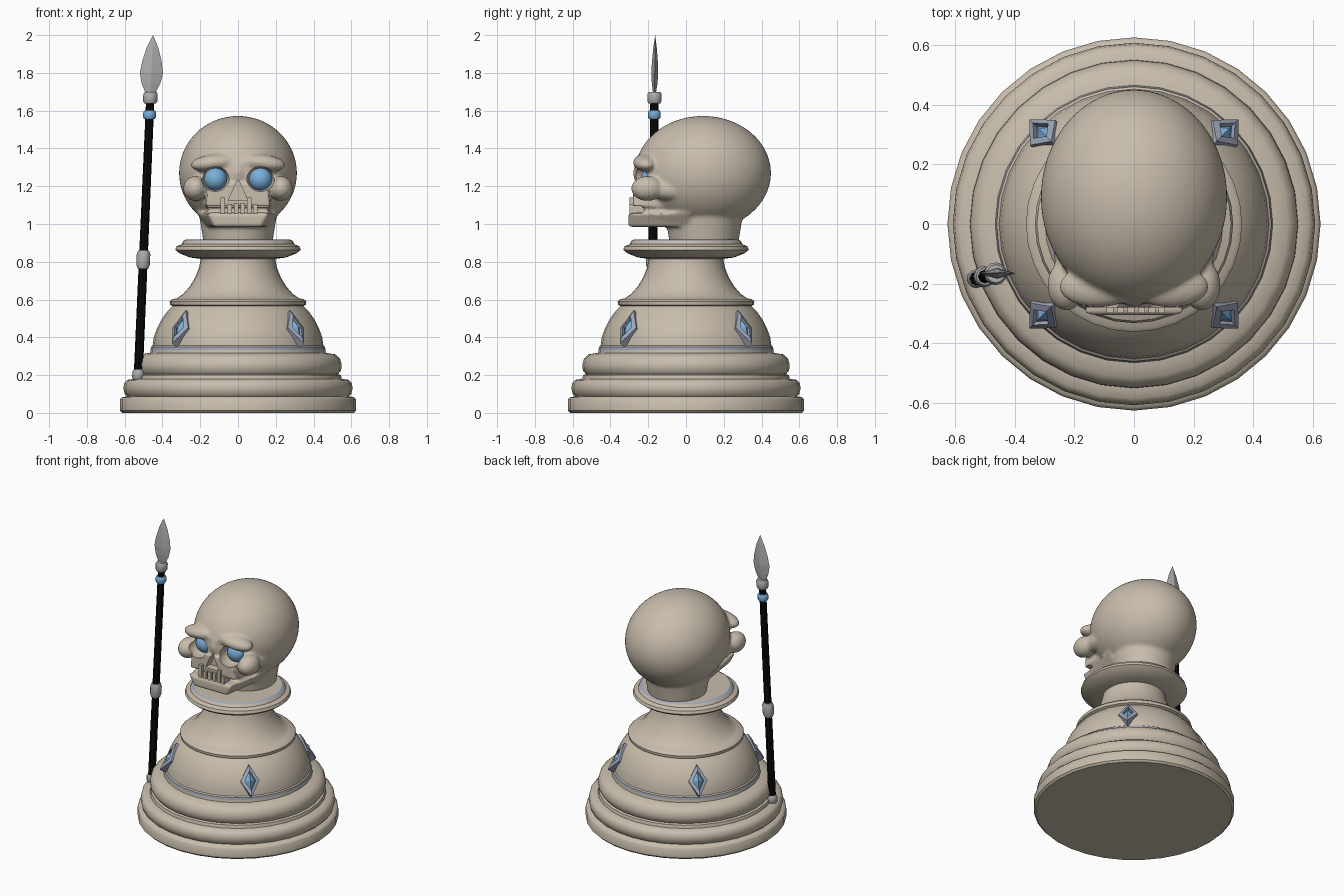
import bpy, bmesh, math
from mathutils import Matrix, Vector

if "Cube" in bpy.data.objects:
    bpy.data.objects.remove(bpy.data.objects["Cube"])


def mat(name, rgb):
    m = bpy.data.materials.new(name)
    m.diffuse_color = (*rgb, 1)
    m.use_nodes = True
    m.node_tree.nodes["Principled BSDF"].inputs["Base Color"].default_value = m.diffuse_color
    return m


BONE = mat("bone stone", (0.58, 0.51, 0.415))
BLUE = mat("blue gem", (0.19, 0.43, 0.70))
TRIM = mat("blue grey trim", (0.35, 0.39, 0.49))
STEEL = mat("steel", (0.42, 0.42, 0.43))
BLACK = mat("black shaft", (0.003, 0.003, 0.003))


def finish(name, bm, material, angle=35):
    bmesh.ops.recalc_face_normals(bm, faces=bm.faces)
    me = bpy.data.meshes.new(name)
    bm.to_mesh(me)
    bm.free()
    ob = bpy.data.objects.new(name, me)
    bpy.context.collection.objects.link(ob)
    me.materials.append(material)
    if angle:
        smooth(ob, angle)
    return ob


def smooth(ob, angle):
    bpy.ops.object.select_all(action='DESELECT')
    ob.select_set(True)
    bpy.context.view_layer.objects.active = ob
    bpy.ops.object.shade_smooth_by_angle(angle=math.radians(angle))


def lathe(profile, segs):
    """Closed surface of revolution; profile starts and ends on the axis."""
    bm = bmesh.new()
    rings = []
    for r, z in profile:
        n = 1 if r == 0 else segs
        rings.append([bm.verts.new((r * math.cos(2 * math.pi * i / segs),
                                    r * math.sin(2 * math.pi * i / segs), z)) for i in range(n)])
    for a, b in zip(rings, rings[1:]):
        for i in range(segs):
            j = (i + 1) % segs
            quad = [a[i % len(a)], a[j % len(a)], b[j % len(b)], b[i % len(b)]]
            bm.faces.new(list(dict.fromkeys(quad)))
    return bm


def ball(bm, c, r, tilt=0, segs=64):
    m = Matrix.Translation(c) @ Matrix.Rotation(tilt, 4, 'Y') @ Matrix.Diagonal((*r, 1))
    bmesh.ops.create_uvsphere(bm, u_segments=segs, v_segments=segs // 2, radius=1, matrix=m)


def box(bm, x, y, z, back=1.0, top=1.0):
    """Box centred on x; width is scaled at the back and at the top."""
    for v in bmesh.ops.create_cube(bm, size=1)['verts']:
        w = x * (back if v.co.y > 0 else 1) * (top if v.co.z > 0 else 1)
        v.co = (v.co.x * 2 * w, y[v.co.y > 0], z[v.co.z > 0])


# Turned pawn body
body = finish("pawn_body", lathe([
    (0, 0), (0.613, 0), (0.625, 0.012), (0.625, 0.07), (0.615, 0.082), (0.588, 0.088),
    (0.6, 0.1), (0.607, 0.13), (0.602, 0.158), (0.585, 0.175), (0.55, 0.18), (0.545, 0.2),
    (0.53, 0.205), (0.546, 0.225), (0.549, 0.255), (0.54, 0.287), (0.515, 0.31), (0.465, 0.318),
    (0.463, 0.334), (0.46, 0.35), (0.452, 0.356), (0.446, 0.4), (0.43, 0.445), (0.405, 0.495),
    (0.372, 0.54), (0.345, 0.565), (0.36, 0.572), (0.362, 0.59), (0.35, 0.602), (0.325, 0.606),
    (0.29, 0.63), (0.255, 0.67), (0.225, 0.72), (0.206, 0.77), (0.197, 0.815), (0.255, 0.823),
    (0.31, 0.845), (0.332, 0.863), (0.325, 0.882), (0.298, 0.893), (0.29, 0.91), (0.274, 0.918),
    (0.265, 0.918), (0, 0.918)], 32), BONE, 40)
body.data.materials.append(TRIM)
for p in body.data.polygons:   # thin metal bands
    if 0.334 < p.center.z < 0.351 or 0.911 < p.center.z < 0.917:
        p.material_index = 1

# Diamond ornaments on the four diagonals
frames, gems = bmesh.new(), bmesh.new()
for k in range(4):
    place = (Matrix.Rotation(math.pi / 4 + k * math.pi / 2, 4, 'Z') @
             Matrix.Translation((0.428, 0, 0.447)) @ Matrix.Rotation(-0.53, 4, 'Y'))

    def diamond(bm, x, w, h):
        return [bm.verts.new(place @ Vector(p)) for p in
                ((x - w * 0.2, w, 0), (x, 0, h), (x - w * 0.2, -w, 0), (x, 0, -h))]
    loops = [diamond(frames, *a) for a in
             ((-0.03, 0.061, 0.103), (0.018, 0.06, 0.102), (0.022, 0.034, 0.062), (-0.03, 0.034, 0.062))]
    for a, b in zip(loops, loops[1:] + loops[:1]):
        for i in range(4):
            frames.faces.new((a[i], a[i - 1], b[i - 1], b[i]))
    rim = diamond(gems, 0.004, 0.033, 0.06)
    for x in (-0.03, 0.026):
        tip = gems.verts.new(place @ Vector((x, 0, 0)))
        for i in range(4):
            gems.faces.new((rim[i], rim[i - 1], tip))
finish("ornament_frames", frames, TRIM, 0)
finish("ornament_gems", gems, BLUE, 0)

# Skull: overlapping masses fused into one surface
bm = bmesh.new()
ball(bm, (0, 0.09, 1.27), (0.312, 0.36, 0.302))                      # cranium
neck = lathe([(0, 0.9), (0.182, 0.9), (0.19, 0.95), (0.205, 1.04), (0.2, 1.2), (0, 1.2)], 48)
bmesh.ops.translate(neck, vec=(0, 0.095, 0), verts=neck.verts)
tmp = bpy.data.meshes.new("tmp")
neck.to_mesh(tmp)
neck.free()
bm.from_mesh(tmp)
bpy.data.meshes.remove(tmp)
for s in (-1, 1):
    ball(bm, (s * 0.122, -0.21, 1.325), (0.13, 0.07, 0.046), s * 0.12)    # brow
    ball(bm, (s * 0.226, -0.205, 1.188), (0.064, 0.085, 0.066))           # cheekbone
    ball(bm, (s * 0.215, -0.06, 1.18), (0.055, 0.16, 0.055))              # cheek arch
ball(bm, (0, -0.21, 1.315), (0.11, 0.06, 0.04))                      # brow centre
ball(bm, (0, -0.22, 1.27), (0.045, 0.06, 0.08))                      # nose bridge
box(bm, 0.172, (-0.28, 0.1), (1.09, 1.215), 1.1, 0.9)                # upper jaw
box(bm, 0.125, (-0.305, 0.02), (0.985, 1.06), 1.35, 1.32)            # lower jaw
box(bm, 0.155, (-0.22, 0.05), (1.02, 1.14), 1.2)                     # jaw hinge
bmesh.ops.recalc_face_normals(bm, faces=bm.faces)
skull = finish("skull", bm, BONE, 0)

# Cutters for eye sockets, nose and mouth
sockets = bmesh.new()
for s in (-1, 1):
    ball(sockets, (s * 0.12, -0.25, 1.237), (0.073, 0.11, 0.067))
nose = bmesh.new()
box(nose, 0.052, (-0.4, -0.225), (1.125, 1.23), 1, 0.08)
mouth = bmesh.new()
box(mouth, 0.3, (-0.4, -0.235), (1.07, 1.095))
rm = skull.modifiers.new("fuse", 'REMESH')
rm.mode, rm.voxel_size = 'VOXEL', 0.009
sm = skull.modifiers.new("soften", 'SMOOTH')
sm.factor, sm.iterations = 0.5, 8
cutters = []
for name, cb in (("socket_cutter", sockets), ("nose_cutter", nose), ("mouth_cutter", mouth)):
    c = finish(name, cb, BONE, 0)
    c.hide_render = True
    bo = skull.modifiers.new(name, 'BOOLEAN')
    bo.operation, bo.object, bo.solver = 'DIFFERENCE', c, 'EXACT'
    cutters.append(c)
bpy.ops.object.select_all(action='DESELECT')
skull.select_set(True)
bpy.context.view_layer.objects.active = skull
bpy.ops.object.convert(target='MESH')
for c in cutters:
    bpy.data.objects.remove(c)
smooth(skull, 40)

# Eyes and teeth
for s, side in ((-1, "left"), (1, "right")):
    eye = bmesh.new()
    ball(eye, (s * 0.119, -0.178, 1.237), (0.062, 0.062, 0.062), 0, 32)
    finish(side + "_eye", eye, BLUE)
teeth = bmesh.new()
for x, low, high in ((-0.08, 1.035, 1.14), (-0.045, 1.05, 1.105), (-0.01, 1.055, 1.11),
                     (0.025, 1.055, 1.11), (0.06, 1.035, 1.14), (0.092, 1.05, 1.105)):
    n = len(teeth.verts)
    box(teeth, 0.012, (-0.298, -0.22), (low, high))
    teeth.verts.ensure_lookup_table()
    for v in teeth.verts[n:]:
        v.co.x += x
finish("teeth", teeth, BONE, 0)


# Leaning spear: parts turned upright, then sheared along the spear axis
def spear_part(name, profile, segs, material, flat=1.0, angle=40):
    b = lathe(profile, segs)
    for v in b.verts:
        t = v.co.z - 0.2
        v.co = (v.co.x - 0.528 + 0.0435 * t, v.co.y * flat - 0.183 + 0.011 * t, v.co.z)
    finish(name, b, material, angle)


def band(name, z0, z1, r, material):
    e = (z1 - z0) * 0.22
    spear_part(name, [(0, z0), (r * 0.8, z0), (r, z0 + e), (r, z1 - e), (r * 0.8, z1), (0, z1)],
               12, material)


spear_part("spear_shaft", [(0, 0.2), (0.024, 0.2), (0.022, 1.68), (0, 1.68)], 8, BLACK, 1, 0)
band("spear_foot", 0.178, 0.23, 0.032, STEEL)
band("spear_grip", 0.765, 0.86, 0.036, STEEL)
band("spear_ring", 1.555, 1.602, 0.034, BLUE)
band("spear_socket", 1.637, 1.7, 0.038, STEEL)
spear_part("spear_blade", [(0, 1.68), (0.025, 1.69), (0.05, 1.745), (0.061, 1.8), (0.052, 1.86),
                           (0.03, 1.935), (0, 2.0)], 4, STEEL, 0.3, 0)
